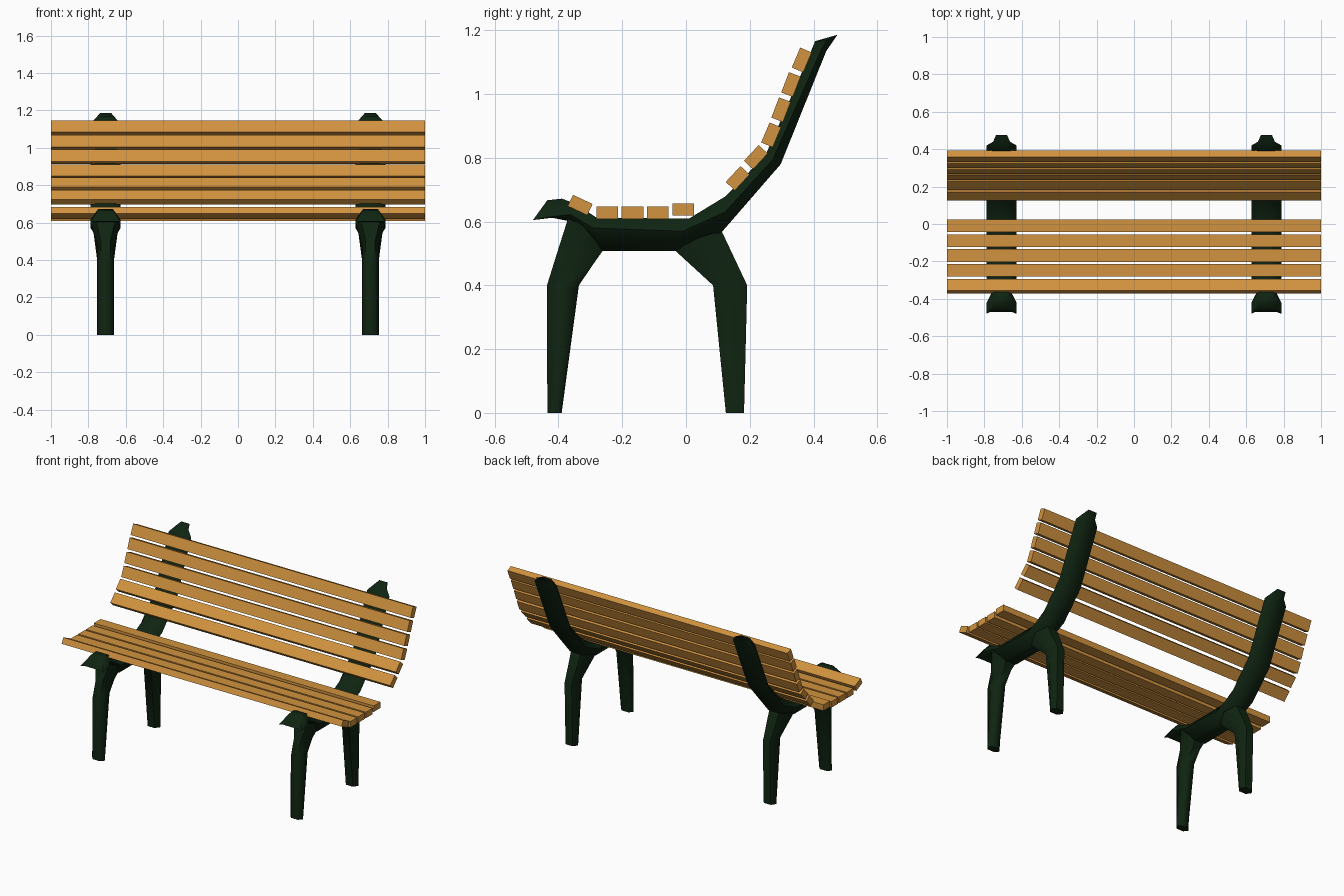
import bpy, bmesh, math
from mathutils import Vector


def material(name, rgb):
    m = bpy.data.materials.new(name)
    m.diffuse_color = (*rgb, 1)
    return m


WOOD = material("warm wood", (0.64, 0.29, 0.05))
IRON = material("dark green iron", (0.005, 0.018, 0.006))


def add_object(name, bm, mat):
    bmesh.ops.recalc_face_normals(bm, faces=bm.faces)
    me = bpy.data.meshes.new(name)
    bm.to_mesh(me)
    bm.free()
    me.materials.append(mat)
    ob = bpy.data.objects.new(name, me)
    bpy.context.collection.objects.link(ob)
    return ob


def loft(name, x, sections):
    """Six-sided tube; each section is three (y, z, width) levels: upper, middle, lower."""
    bm = bmesh.new()
    rings = []
    for levels in sections:
        right = [bm.verts.new((x + w / 2, y, z)) for y, z, w in levels]
        left = [bm.verts.new((x - w / 2, y, z)) for y, z, w in reversed(levels)]
        rings.append(right + left)
    for a, b in zip(rings, rings[1:]):
        for i in range(6):
            j = (i + 1) % 6
            bm.faces.new((a[i], a[j], b[j], b[i]))
    bm.faces.new(rings[0])
    bm.faces.new(rings[-1])
    ob = add_object(name, bm, IRON)
    bpy.ops.object.select_all(action='DESELECT')
    ob.select_set(True)
    bpy.context.view_layer.objects.active = ob
    bpy.ops.object.shade_smooth_by_angle(angle=math.radians(62))


def slat(name, y, z, degrees):
    bm = bmesh.new()
    bmesh.ops.create_cube(bm, size=1)
    for v in bm.verts:
        v.co = Vector((v.co.x * 2, v.co.y * 0.068, v.co.z * 0.039))
    ob = add_object(name, bm, WOOD)
    ob.location = (0, y, z)
    ob.rotation_euler.x = math.radians(degrees)


# Curved rail running from the front lip, under the seat and up the back
RAIL = [
    [(-0.435, 0.667, 0.08), (-0.48, 0.605, 0.16), (-0.47, 0.606, 0.12)],
    [(-0.39, 0.672, 0.08), (-0.42, 0.616, 0.16), (-0.42, 0.612, 0.12)],
    [(-0.35, 0.658, 0.08), (-0.362, 0.622, 0.10), (-0.36, 0.60, 0.08)],
    [(-0.28, 0.612, 0.11), (-0.29, 0.58, 0.16), (-0.26, 0.508, 0.08)],
    [(0.01, 0.61, 0.11), (-0.01, 0.57, 0.16), (-0.035, 0.508, 0.08)],
    [(0.125, 0.68, 0.11), (0.122, 0.63, 0.16), (0.113, 0.568, 0.08)],
    [(0.25, 0.81, 0.11), (0.272, 0.795, 0.16), (0.297, 0.78, 0.08)],
    [(0.387, 1.122, 0.11), (0.42, 1.13, 0.16), (0.44, 1.135, 0.08)],
    [(0.405, 1.166, 0.06), (0.44, 1.168, 0.09), (0.475, 1.186, 0.06)],
]
FRONT_LEG = [
    [(-0.435, 0, 0.05), (-0.412, 0, 0.09), (-0.39, 0, 0.05)],
    [(-0.436, 0.4, 0.05), (-0.385, 0.4, 0.09), (-0.336, 0.4, 0.05)],
    [(-0.405, 0.5, 0.05), (-0.35, 0.47, 0.09), (-0.285, 0.475, 0.05)],
    [(-0.37, 0.61, 0.10), (-0.325, 0.59, 0.155), (-0.26, 0.51, 0.07)],
]
REAR_LEG = [
    [(0.125, 0, 0.05), (0.154, 0, 0.09), (0.182, 0, 0.05)],
    [(0.085, 0.4, 0.05), (0.138, 0.4, 0.09), (0.192, 0.4, 0.05)],
    [(-0.035, 0.51, 0.07), (0.04, 0.55, 0.13), (0.112, 0.57, 0.07)],
]

for side, x in (("left", -0.708), ("right", 0.708)):
    loft(side + " rail", x, RAIL)
    loft(side + " front leg", x, FRONT_LEG)
    loft(side + " rear leg", x, REAR_LEG)

# Seat slats, front to back
for i, s in enumerate([(-0.332, 0.652, -25), (-0.247, 0.628, 0), (-0.168, 0.628, 0),
                       (-0.089, 0.628, 0), (-0.009, 0.638, 0)]):
    slat(f"seat slat {i + 1}", *s)

# Back slats, bottom to top
for i, s in enumerate([(0.162, 0.736, 47), (0.219, 0.802, 47), (0.267, 0.872, 67),
                       (0.298, 0.951, 69), (0.329, 1.030, 69), (0.363, 1.107, 67)]):
    slat(f"back slat {i + 1}", *s)
